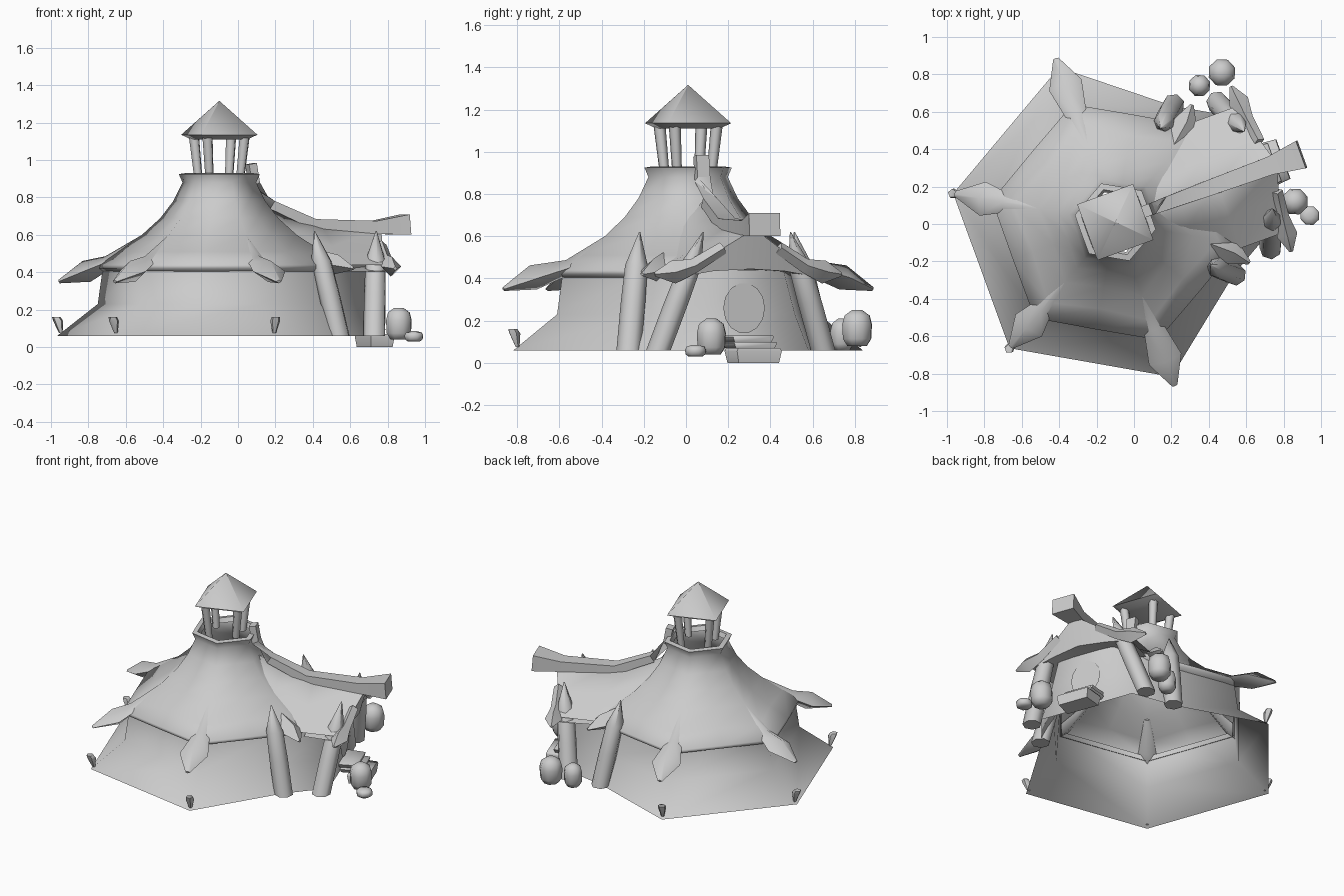
import bpy
from math import sin, cos, pi, radians
from mathutils import Vector

old = bpy.data.objects.get("Cube")
if old:
    bpy.data.objects.remove(old, do_unlink=True)

grey = bpy.data.materials.new("plain grey")
grey.use_nodes = True
grey.diffuse_color = (0.6, 0.6, 0.6, 1)
grey.node_tree.nodes["Principled BSDF"].inputs["Base Color"].default_value = (0.6, 0.6, 0.6, 1)

TURN = radians(20)      # the entrance points this way
made = []


def world(u, v, z):
    """u runs out through the entrance, v to its side."""
    return Vector((-0.1 + u * cos(TURN) - v * sin(TURN),
                   0.01 + u * sin(TURN) + v * cos(TURN), z))


def local(x, y):
    dx, dy = x + 0.1, y - 0.01
    return dx * cos(TURN) + dy * sin(TURN), dy * cos(TURN) - dx * sin(TURN)


def polar(r, deg, z):
    a = radians(deg)
    return (r * cos(a), r * sin(a), z)


def build(name, verts, faces):
    mesh = bpy.data.meshes.new(name)
    mesh.from_pydata([world(*p) for p in verts], [], faces)
    mesh.materials.append(grey)
    obj = bpy.data.objects.new(name, mesh)
    bpy.context.collection.objects.link(obj)
    made.append(obj)


def loft(name, rows, closed=True, caps=False):
    """Skin rows of points that all have the same length."""
    n = len(rows[0])
    faces = []
    for i in range(len(rows) - 1):
        for j in range(n if closed else n - 1):
            k = (j + 1) % n
            faces.append((i * n + j, i * n + k, (i + 1) * n + k, (i + 1) * n + j))
    if caps:
        faces.append(tuple(reversed(range(n))))
        faces.append(tuple(range((len(rows) - 1) * n, len(rows) * n)))
    build(name, [p for row in rows for p in row], faces)


def tube(name, path, radii, sides=4, flat=1.0, phase=0.0):
    """Tapered pole along a path; flat squashes its height."""
    pts = [Vector(p) for p in path]
    rows = []
    for i, p in enumerate(pts):
        t = (pts[min(i + 1, len(pts) - 1)] - pts[max(i - 1, 0)]).normalized()
        ref = Vector((0, 0, 1)) if abs(t.z) < 0.85 else Vector((-1, 0, 0))
        side = t.cross(ref).normalized()
        up = side.cross(t)
        rows.append([p + radii[i] * (side * cos(a) + up * sin(a) * flat)
                     for a in (2 * pi * (j + phase) / sides for j in range(sides))])
    loft(name, rows, caps=True)


def stack(name, rings, sides=8):
    """Level rings given as centre and radius, skinned into one solid."""
    rows = []
    for (u, v, z), r in rings:
        ring = [polar(r, 360 * j / sides, z) for j in range(sides)]
        rows.append([(u + p[0], v + p[1], z) for p in ring])
    loft(name, rows, caps=True)


# Canvas roof: six ridges with slightly hollow panels, curling under at the eave
roof_rows = []
for r, z in ((0.17, 0.90), (0.185, 0.93), (0.22, 0.925), (0.2, 0.88), (0.25, 0.78),
             (0.32, 0.69), (0.42, 0.60), (0.56, 0.51), (0.67, 0.44), (0.67, 0.42), (0.62, 0.40)):
    hollow = 0.87 if z > 0.8 or z < 0.45 else 0.84
    roof_rows.append([polar(r * (1 if j % 2 == 0 else hollow), 30 + 30 * j, z)
                      for j in range(12)][::-1])
loft("canvas_roof", roof_rows)

# Canvas wall: upright above, flared to the ground, with the entrance in front
wall_rows = []
for r, hip, front, z in ((0.88, (0.50, 0.48), (0.76, 0.33), 0.06),
                         (0.66, (0.48, 0.40), (0.765, 0.26), 0.23),
                         (0.63, (0.46, 0.36), (0.77, 0.20), 0.44)):
    half = [(front[0], front[1], z), (hip[0], hip[1], z), polar(r, 90, z), polar(r, 150, z)]
    wall_rows.append(half + [(u, -v, z) for u, v, z in reversed(half)])
loft("canvas_wall", wall_rows)

# Oval door plate
build("door", [(0.775, 0.105 * cos(a), 0.26 + 0.12 * sin(a))
               for a in (2 * pi * j / 14 for j in range(14))], [tuple(range(14))])

# Awning over the entrance: top, then front fascia, then underside back to the wall
awning_rows = []
for u, bow, ridge, mid, edge in ((0.18, 0, 0.79, (0.10, 0.73), (0.17, 0.62)),
                                 (0.36, 0, 0.70, (0.15, 0.62), (0.32, 0.45)),
                                 (0.58, 0, 0.66, (0.18, 0.54), (0.36, 0.44)),
                                 (0.84, 0.08, 0.635, (0.18, 0.52), (0.36, 0.44)),
                                 (0.83, 0.04, 0.445, (0.18, 0.435), (0.36, 0.405)),
                                 (0.60, 0, 0.445, (0.18, 0.435), (0.34, 0.405))):
    awning_rows.append([(u, -edge[0], edge[1]), (u + bow / 3, -mid[0], mid[1]),
                        (u + bow, 0, ridge),
                        (u + bow / 3, mid[0], mid[1]), (u, edge[0], edge[1])])
loft("entrance_awning", awning_rows, closed=False)

# Ridge beam sagging from the neck to its broad end
tube("ridge_beam",
     [(0.18, 0, 0.98), (0.20, 0, 0.87), (0.29, 0, 0.76), (0.53, 0, 0.655),
      (0.88, 0, 0.64), (1.06, 0, 0.655)],
     [0.045, 0.045, 0.05, 0.06, 0.07, 0.11], flat=0.7, phase=0.5)

# Eave horns at the four hexagon corners, with a tent peg at each foot
for deg in (90, 150, 210, 270):
    reach = 0.93 if deg in (90, 270) else 0.87
    tube("eave_horn", [polar(r, deg, z) for r, z in
                       ((0.42, 0.585), (0.60, 0.455), (reach - 0.15, 0.405), (reach, 0.35))],
         [0.02, 0.055, 0.092, 0.015], flat=0.65)
    stack("tent_peg", [(polar(0.86, deg, 0.075), 0.01), (polar(0.875, deg, 0.14), 0.028),
                       (polar(0.885, deg, 0.16), 0.024)], sides=5)

for s in (-1, 1):
    # Horns on the awning
    tube("awning_back_horn", [(0.40, s * 0.25, 0.52), (0.53, s * 0.36, 0.44),
                              (0.60, s * 0.45, 0.42)], [0.02, 0.07, 0.01], flat=0.8)
    tube("awning_front_horn", [(0.87, s * 0.14, 0.545), (0.85, s * 0.28, 0.46),
                               (0.84, s * 0.38, 0.43), (0.83, s * 0.47, 0.42)],
         [0.03, 0.035, 0.055, 0.01])
    # Sharpened stakes beside the entrance
    for foot, tip in (((0.506, 0.482), (0.40, 0.39)), ((0.732, 0.415), (0.813, 0.22))):
        a = Vector((foot[0], s * foot[1], 0.06))
        b = Vector((tip[0], s * tip[1], 0.62))
        stack("sharpened_stake", [(a, 0.06), (a.lerp(b, 0.4), 0.06),
                                  (a.lerp(b, 0.72), 0.055), (b, 0.003)], sides=7)

# Lookout posts under the corners of the square pointed cap
for j in range(4):
    deg = 45 + 90 * j
    stack("lookout_post", [(polar(0.122, deg, 0.89), 0.023), (polar(0.15, deg, 1.13), 0.029)],
          sides=6)
loft("lookout_cap", [[polar(r, 45 + 90 * j, z) for j in range(4)]
                     for r, z in ((0.165, 1.11), (0.225, 1.135), (0.002, 1.315))], caps=True)

# Barrels and a low stone by the entrance
for name, x, y, r, low, high in (("barrel", 0.86, 0.12, 0.073, 0.04, 0.21),
                                 ("barrel", 0.47, 0.81, 0.075, 0.08, 0.25),
                                 ("barrel", 0.35, 0.74, 0.06, 0.06, 0.21),
                                 ("low_stone", 0.94, 0.045, 0.053, 0.03, 0.085)):
    u, v = local(x, y)
    stack(name, [((u, v, low + (high - low) * t), r * k) for k, t in
                 ((0.65, 0), (0.95, 0.2), (1, 0.6), (0.85, 0.85), (0.35, 1))])

# Worn steps before the door
for u, half, z, thick in ((0.81, 0.115, 0.115, 0.03), (0.84, 0.12, 0.085, 0.03),
                          (0.89, 0.125, 0.035, 0.07)):
    rows = []
    for k, h in ((0.9, -0.5), (1, 0.3), (0.94, 0.5)):
        rows.append([(u + 0.07 * k * a, 0.01 + half * k * b, z + thick * h)
                     for a, b in ((-1, -1), (1, -0.9), (1, 0.9), (-1, 1))])
    loft("door_step", rows, caps=True)

# Soft shading with crisp edges
bpy.ops.object.select_all(action="DESELECT")
for obj in made:
    obj.select_set(True)
bpy.context.view_layer.objects.active = made[0]
bpy.ops.object.shade_smooth_by_angle(angle=radians(66))
